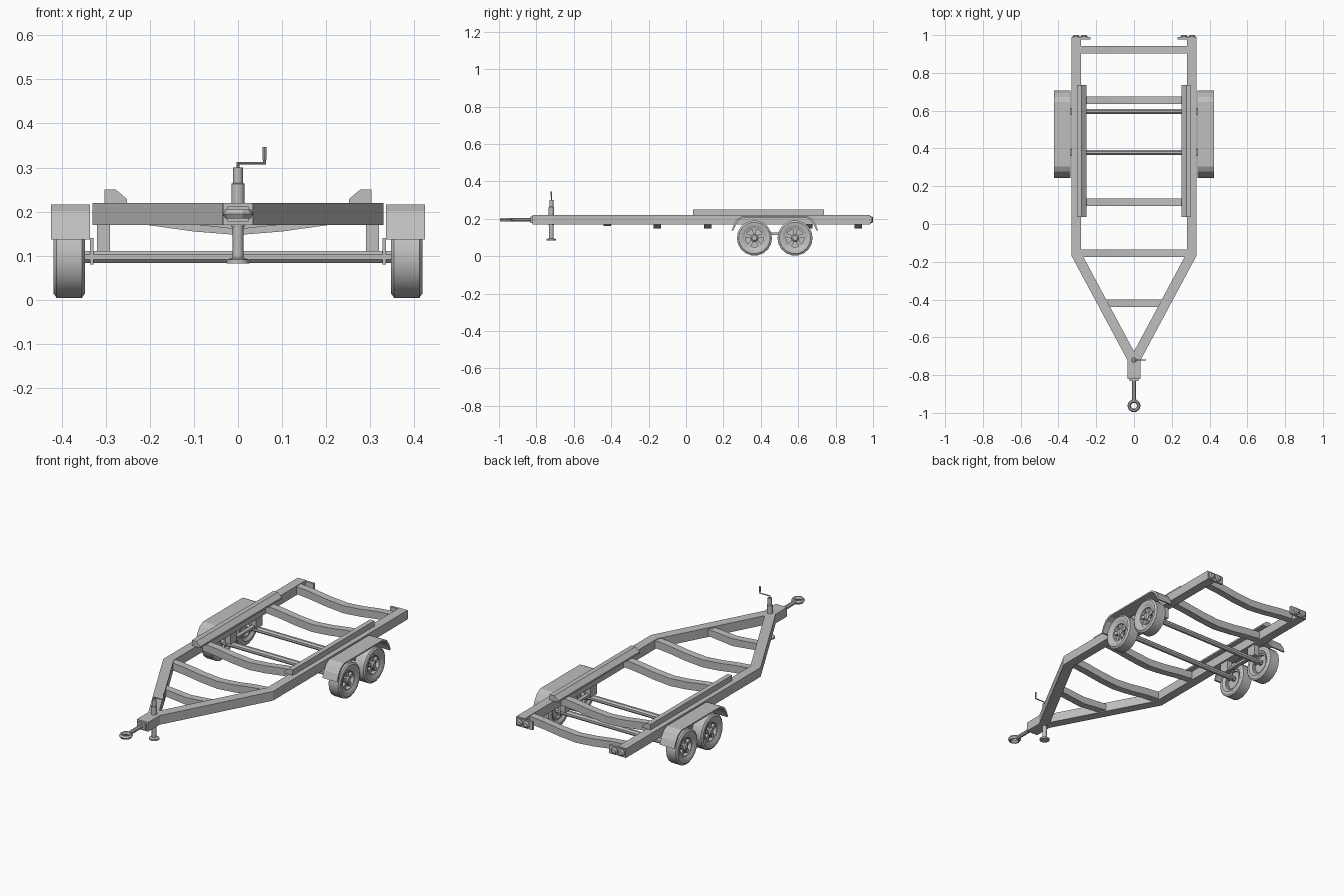
import bpy, bmesh, math
from mathutils import Vector

if "Cube" in bpy.data.objects:
    bpy.data.objects.remove(bpy.data.objects["Cube"], do_unlink=True)

GREY = (0.52, 0.52, 0.52, 1)
mat = bpy.data.materials.new("plain grey")
mat.use_nodes = True
mat.diffuse_color = GREY
mat.node_tree.nodes["Principled BSDF"].inputs["Base Color"].default_value = GREY


def finish(name, bm, mirror=False, smooth=False):
    bmesh.ops.recalc_face_normals(bm, faces=bm.faces)
    me = bpy.data.meshes.new(name)
    bm.to_mesh(me)
    bm.free()
    me.materials.append(mat)
    ob = bpy.data.objects.new(name, me)
    bpy.context.collection.objects.link(ob)
    if smooth:
        bpy.ops.object.select_all(action='DESELECT')
        ob.select_set(True)
        bpy.context.view_layer.objects.active = ob
        bpy.ops.object.shade_smooth_by_angle(angle=math.radians(35))
    if mirror:
        mod = ob.modifiers.new("Mirror", 'MIRROR')
        mod.use_mirror_merge = False
    return ob


def prism(name, points, axis, lo, hi, mirror=False):
    """Extrude an outline along an axis; points hold the other two coordinates in order."""
    bm = bmesh.new()

    def at(p, d):
        c = list(p)
        c.insert(axis, d)
        return bm.verts.new(c)
    a = [at(p, lo) for p in points]
    b = [at(p, hi) for p in points]
    n = len(points)
    bm.faces.new(a)
    bm.faces.new(b[::-1])
    for i in range(n):
        j = (i + 1) % n
        bm.faces.new((a[i], a[j], b[j], b[i]))
    return finish(name, bm, mirror)


def box(name, x, y, z, mirror=False):
    return prism(name, [(x[0], y[0]), (x[1], y[0]), (x[1], y[1]), (x[0], y[1])], 2, *z, mirror)


def lathe(name, profile, centre, axis, segs=16, closed=False, mirror=False, turn=0.0):
    """Revolve (distance along axis, radius) pairs about an axis through centre."""
    bm = bmesh.new()
    rings = []
    for d, r in profile:
        ring = []
        for k in range(segs):
            t = 2 * math.pi * (k + turn) / segs
            c = [r * math.cos(t), r * math.sin(t)]
            c.insert(axis, d)
            ring.append(bm.verts.new(Vector(c) + Vector(centre)))
        rings.append(ring)
    for a, b in zip(rings, rings[1:] + (rings[:1] if closed else [])):
        for k in range(segs):
            j = (k + 1) % segs
            bm.faces.new((a[k], a[j], b[j], b[k]))
    if not closed:
        bm.faces.new(rings[0])
        bm.faces.new(rings[-1])
    return finish(name, bm, mirror, smooth=segs > 10)


# Main rails with the converging tongue
prism("side_rail", [(0.33, 0.985), (0.33, -0.17), (0.035, -0.72), (0, -0.72),
                    (0, -0.675), (0.28, -0.152), (0.28, 0.985)], 2, 0.17, 0.22, True)

# Sagging cross members
sag = [(0.29, 0.198), (0.2, 0.19), (0.1, 0.176), (0, 0.168)]
line = [(-x, z) for x, z in sag] + sag[-2::-1]
outline = [(x, z + 0.02) for x, z in line] + [(x, z - 0.021) for x, z in line[::-1]]
for i, y in enumerate((-0.155, 0.115, 0.655, 0.922)):
    prism(f"cross_member_{i + 1}", outline, 1, y - 0.02, y + 0.02)
prism("tongue_cross_member", [(-0.15, 0.213), (0, 0.2), (0.15, 0.213), (0.15, 0.176),
                              (0, 0.16), (-0.15, 0.176)], 1, -0.44, -0.4)

# Bunks on the rails
prism("bunk", [(0.303, 0.22), (0.303, 0.25), (0.277, 0.25), (0.252, 0.229), (0.252, 0.22)],
      1, 0.037, 0.737, True)

# Axles, hangers and wheels
for tag, y in (("front", 0.366), ("rear", 0.583)):
    hub = (0, y, 0.097)
    lathe(f"{tag}_axle", [(-0.36, 0.015), (0.36, 0.015)], (0, y + 0.012, 0.097), 0, 8, turn=0.5)
    box(f"{tag}_hanger", (0.29, 0.32), (y - 0.015, y + 0.04), (0.11, 0.172), True)
    box(f"{tag}_axle_clamp", (0.328, 0.336), (y - 0.005, y + 0.03), (0.08, 0.14), True)
    lathe(f"{tag}_tyre", [(0.357, 0.056), (0.347, 0.07), (0.347, 0.084), (0.354, 0.094),
                          (0.411, 0.094), (0.418, 0.084), (0.418, 0.07), (0.409, 0.056)],
          hub, 0, 18, True, True)
    lathe(f"{tag}_rim_ring", [(0.36, 0.057), (0.36, 0.048), (0.408, 0.048), (0.41, 0.057)],
          hub, 0, 18, True, True)
    lathe(f"{tag}_rim_disc", [(0.372, 0.05), (0.388, 0.05)], hub, 0, 18, False, True)
    lathe(f"{tag}_hub", [(0.385, 0.02), (0.405, 0.02), (0.412, 0.013), (0.412, 0.004)],
          hub, 0, 12, False, True)
    # Five spokes around the hub
    for k in range(5):
        t = math.pi / 2 + k * math.tau / 5
        c, s = math.cos(t), math.sin(t)
        pts = [(0.012, -0.008), (0.05, -0.01), (0.05, 0.01), (0.012, 0.008)]
        prism(f"{tag}_spoke_{k + 1}", [(y + r * c - w * s, 0.097 + r * s + w * c) for r, w in pts],
              0, 0.385, 0.402, True)
box("suspension_link", (0.295, 0.315), (0.366, 0.583), (0.114, 0.126), True)

# Fender shells: thin arch over both wheels
arch = [(0.244, 0.137), (0.257, 0.172), (0.277, 0.201), (0.305, 0.216)]
mid = 0.475
arch += [(2 * mid - y, z) for y, z in arch[::-1]]
inner = [(mid + (y - mid) * 0.962, z - (0.008 if z > 0.15 else 0)) for y, z in arch]
prism("fender", arch + inner[::-1], 0, 0.336, 0.424, True)

# Rear light brackets and round lamps
box("light_bracket", (0.23, 0.33), (0.978, 0.99), (0.172, 0.216), True)
for i, x in enumerate((0.265, 0.307)):
    lathe(f"rear_lamp_{i + 1}", [(0.985, 0.019), (0.995, 0.019), (1.0, 0.012)],
          (x, 0, 0.195), 1, 10, False, True)

# Coupler box, neck and towing eye
box("coupler_box", (-0.034, 0.034), (-0.82, -0.69), (0.17, 0.22))
box("coupler_flange", (-0.024, 0.024), (-0.832, -0.815), (0.178, 0.212))
lathe("coupler_rod", [(-0.935, 0.011), (-0.82, 0.011)], (0, 0, 0.195), 1, 8, turn=0.5)
lathe("towing_eye", [(-0.01, 0.029), (0, 0.035), (0.01, 0.029), (0.01, 0.022), (0, 0.016),
                     (-0.01, 0.022)], (0, -0.962, 0.195), 2, 10, True)

# Jockey jack with foot plate and crank
jack = (0, -0.72, 0)
lathe("jack_foot", [(0.083, 0.026), (0.091, 0.026), (0.095, 0.014)], jack, 2, 12)
lathe("jack_leg", [(0.088, 0.012), (0.225, 0.012)], jack, 2, 12)
lathe("jack_body", [(0.165, 0.015), (0.263, 0.015), (0.265, 0.011), (0.3, 0.011)], jack, 2, 12)
lathe("crank_shaft", [(0.298, 0.003), (0.312, 0.003)], jack, 2, 8)
lathe("crank_arm", [(-0.002, 0.003), (0.063, 0.003)], (0, -0.72, 0.31), 0, 8)
lathe("crank_handle", [(0.308, 0.003), (0.318, 0.003), (0.318, 0.0045), (0.346, 0.0045)],
      (0.06, -0.72, 0), 2, 8)
